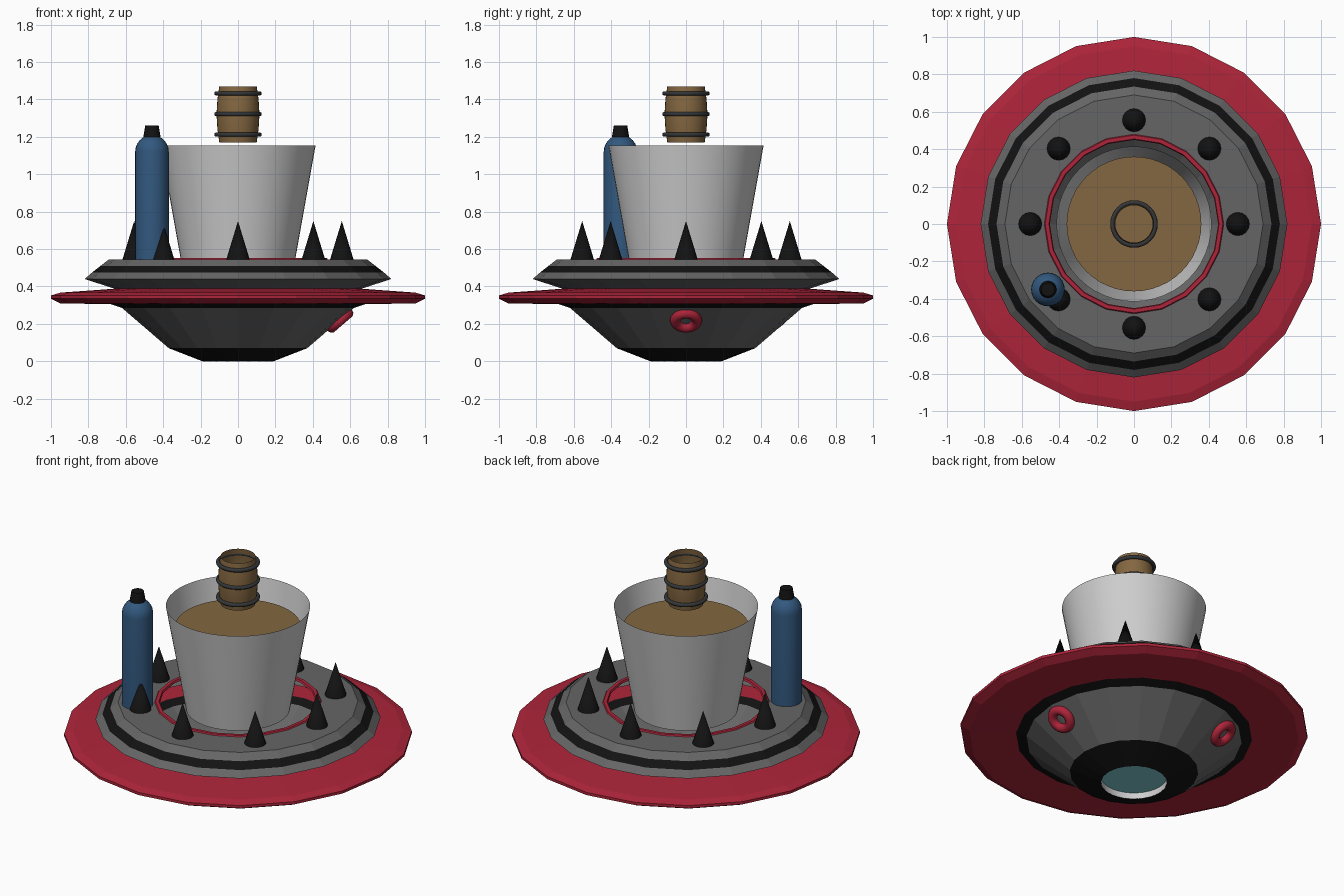
import bpy, bmesh, math
from mathutils import Vector

if "Cube" in bpy.data.objects:
    bpy.data.objects.remove(bpy.data.objects["Cube"])

def mat(name, r, g, b):
    m = bpy.data.materials.new(name)
    m.diffuse_color = (r, g, b, 1)
    m.use_nodes = True
    m.node_tree.nodes["Principled BSDF"].inputs["Base Color"].default_value = m.diffuse_color
    return m

GREY = mat("hull grey", .13, .13, .13)
BLACK = mat("black", .006, .006, .006)
RED = mat("red", .42, .018, .042)
WHITE = mat("pale grey", .62, .62, .62)
BROWN = mat("brown", .23, .135, .052)
BLUE = mat("blue", .032, .098, .21)
IRON = mat("dark iron", .035, .037, .04)
CYAN = mat("pale cyan", .22, .6, .65)

def lathe(name, profile, mats, sides=32, loc=(0, 0, 0), smooth=True):
    """Spin (radius, z) points round z; mats is one material or one per band."""
    if not isinstance(mats, list):
        mats = [mats] * (len(profile) - 1)
    slots = list(dict.fromkeys(mats))
    bm = bmesh.new()
    rings = []
    for r, z in profile:
        if r == 0:
            rings.append([bm.verts.new((0, 0, z))] * sides)
        else:
            rings.append([bm.verts.new((r * math.cos(2 * math.pi * i / sides),
                                        r * math.sin(2 * math.pi * i / sides), z))
                          for i in range(sides)])
    for k in range(len(rings) - 1):
        a, b = rings[k], rings[k + 1]
        for i in range(sides):
            j = (i + 1) % sides
            f = bm.faces.new(list(dict.fromkeys([a[i], a[j], b[j], b[i]])))
            f.material_index = slots.index(mats[k])
    me = bpy.data.meshes.new(name)
    bm.to_mesh(me)
    bm.free()
    ob = bpy.data.objects.new(name, me)
    bpy.context.collection.objects.link(ob)
    for m in slots:
        me.materials.append(m)
    ob.location = loc
    if smooth:
        bpy.ops.object.select_all(action='DESELECT')
        ob.select_set(True)
        bpy.context.view_layer.objects.active = ob
        bpy.ops.object.shade_smooth_by_angle(angle=math.radians(35))
    return ob

def torus(name, major, minor, m, loc, normal=(0, 0, 1), sides=32):
    bpy.ops.mesh.primitive_torus_add(major_radius=major, minor_radius=minor,
                                     major_segments=sides, minor_segments=10, location=loc)
    ob = bpy.context.object
    ob.name = name
    ob.rotation_mode = 'QUATERNION'
    ob.rotation_quaternion = Vector((0, 0, 1)).rotation_difference(Vector(normal))
    ob.data.materials.append(m)
    bpy.ops.object.shade_smooth()
    return ob

# hollow faceted saucer hull, from the bottom opening up to the top opening
lathe("saucer_hull",
      [(.19, 0), (.37, .07), (.62, .285), (.68, .305), (.95, .31), (1, .335), (1, .352),
       (.95, .367), (.66, .388), (.82, .44), (.78, .475), (.735, .51), (.69, .545), (.48, .545)],
      [BLACK, GREY, BLACK, RED, RED, RED, RED, RED, GREY, GREY, BLACK, GREY, GREY],
      sides=20, smooth=False)
# red trim round the top opening
lathe("opening_trim", [(.48, .545), (.475, .552), (.455, .552), (.45, .54)], RED, 20, smooth=False)

# recessed window in the base
lathe("base_window_wall", [(.19, 0), (.19, .04)], WHITE)
lathe("base_window", [(.19, .04), (0, .04)], CYAN)

# open bucket with brown surface inside
lathe("bucket", [(0, .5), (.298, .5), (.415, 1.155)], WHITE, 48)
lathe("bucket_filling", [(.36, 1.03), (0, 1.03)], BROWN, 48)

# open barrel with iron hoops
lathe("barrel", [(.1, 1.17), (.11, 1.24), (.115, 1.32), (.11, 1.4), (.1, 1.47)], BROWN)
for i, z in enumerate((1.212, 1.322, 1.432)):
    torus(f"barrel_hoop_{i + 1}", .115, .012, IRON, (0, 0, z))

# ring of spikes
for i in range(8):
    a = i * math.pi / 4
    r = .555 if i % 2 == 0 else .57
    lathe(f"spike_{i + 1}", [(.064, .54), (0, .75)], BLACK, 16,
          (r * math.cos(a), r * math.sin(a), 0))

# gas bottle with domed shoulder and cap
dome = [(.09 * math.cos(t), 1.12 + .09 * math.sin(t))
        for t in (0, .25, .5, .75, 1.0, 1.25)]
lathe("gas_bottle", [(0, .54), (.09, .54)] + dome + [(0, 1.21)], BLUE, 24, (-.46, -.35, 0))
lathe("bottle_cap", [(.046, 1.2), (.036, 1.26), (0, 1.26)], BLACK, 16, (-.46, -.35, 0))

# red ports on the lower hull
for i, deg in enumerate((0, 120)):
    c, s = math.cos(math.radians(deg)), math.sin(math.radians(deg))
    torus(f"hull_port_{i + 1}", .058, .028, RED, (.545 * c, .545 * s, .218),
          (.652 * c, .652 * s, -.758), 20)
